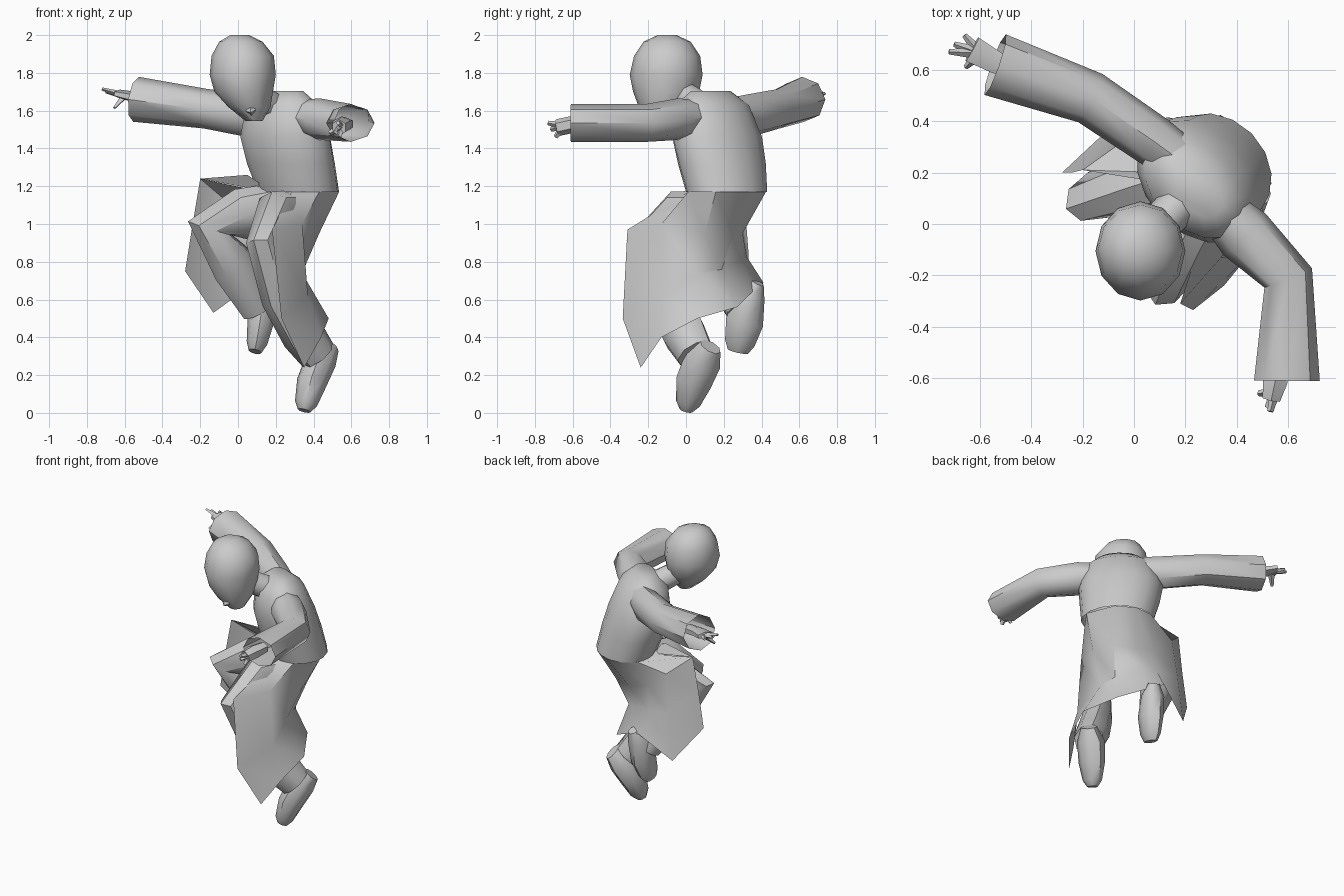
import bpy, bmesh, math
from mathutils import Vector as V


def finish(name, bm, angle=45):
    bmesh.ops.recalc_face_normals(bm, faces=bm.faces)
    me = bpy.data.meshes.new(name)
    bm.to_mesh(me)
    bm.free()
    ob = bpy.data.objects.new(name, me)
    bpy.context.collection.objects.link(ob)
    bpy.ops.object.select_all(action='DESELECT')
    ob.select_set(True)
    bpy.context.view_layer.objects.active = ob
    bpy.ops.object.shade_smooth_by_angle(angle=math.radians(angle))
    return ob


def bridge(bm, rings, closed=True):
    for a, b in zip(rings, rings[1:]):
        n = len(a)
        for i in range(n if closed else n - 1):
            j = (i + 1) % n
            bm.faces.new((a[i], a[j], b[j], b[i]))


def ellipse(bm, c, u, v, n):
    return [bm.verts.new(c + u * math.cos(k * math.tau / n) + v * math.sin(k * math.tau / n))
            for k in range(n)]


def tube(name, stations, ref, n=8, cap=True):
    """Sweep ellipses along a path; station = x, y, z, radius along ref, other radius."""
    bm = bmesh.new()
    pts = [V(s[:3]) for s in stations]
    ref = V(ref)
    rings = []
    for i, p in enumerate(pts):
        t = V()
        if i > 0:
            t += (p - pts[i - 1]).normalized()
        if i < len(pts) - 1:
            t += (pts[i + 1] - p).normalized()
        t.normalize()
        u = (ref - t * ref.dot(t)).normalized()
        rings.append(ellipse(bm, p, u * stations[i][3], t.cross(u) * stations[i][4], n))
    bridge(bm, rings)
    if cap:
        bm.faces.new(rings[0])
        bm.faces.new(rings[-1])
    return finish(name, bm)


def stack(name, levels, turn=0, n=10, bottom=True):
    """Horizontal ellipses from the top down; level = x, y, z, side radius, depth radius."""
    bm = bmesh.new()
    s = V((math.cos(turn), math.sin(turn), 0))
    d = V((-s.y, s.x, 0))
    rings = [ellipse(bm, V(l[:3]), s * l[3], d * l[4], n) for l in levels]
    bridge(bm, rings)
    bm.faces.new(rings[0])
    if bottom:
        bm.faces.new(rings[-1])
    return finish(name, bm)


# Head, nose and neck
stack("head", [(.01, -.10, 2.0, .05, .05), (.015, -.10, 1.965, .115, .125),
               (.025, -.10, 1.89, .165, .175), (.025, -.105, 1.79, .175, .193),
               (.03, -.105, 1.70, .155, .175), (.06, -.12, 1.62, .112, .13),
               (.085, -.13, 1.545, .045, .06)], n=12)
tube("nose", [(.055, -.21, 1.68, .012, .012), (.068, -.235, 1.60, .026, .026),
              (.072, -.20, 1.585, .015, .015)], (1, 0, 0), 4)
tube("neck", [(.06, -.04, 1.70, .075, .075), (.21, .11, 1.60, .085, .085)], (0, 0, 1))

# Coat body, twisted toward the left front
TURN = -math.pi / 4
WAIST = (.32, .215, 1.17, .235, .195)
stack("coat_body", [(.24, .13, 1.705, .13, .07), (.235, .14, 1.63, .23, .155),
                    (.25, .165, 1.46, .275, .20), (.28, .19, 1.32, .26, .205), WAIST],
      TURN, 16, bottom=False)

# Coat skirt: angle on the waist, then points down to the hem,
# from the left front edge, around the back, to the right front edge
skirt = [
    (-60, (.18, -.31, .97), (.23, -.335, .50), (.35, -.24, .24)),
    (-20, (.34, -.13, 1.0), (.37, -.13, .62), (.44, -.13, .40)),
    (35, (.43, .10, .95), (.34, .07, .74), (.48, .06, .50)),
    (90, (.38, .25, .95), (.32, .19, .76), (.36, .27, .56)),
    (125, (.24, .30, .95), (.17, .30, .82), (.20, .35, .64)),
    (160, (.09, .30, 1.0), (.07, .32, .83), (.09, .41, .69)),
    (190, (-.06, .31, 1.12), (-.09, .33, .86), (-.13, .34, .53)),
    (235, (-.20, .21, 1.24), (-.24, .20, 1.0), (-.28, .20, .75)),
]
bm = bmesh.new()
cols = []
for deg, *pts in skirt:
    a = math.radians(deg)
    p = V((WAIST[3] * math.cos(a), WAIST[4] * math.sin(a)))
    c, s = math.cos(TURN), math.sin(TURN)
    top = (WAIST[0] + c * p.x - s * p.y, WAIST[1] + s * p.x + c * p.y, WAIST[2])
    cols.append([bm.verts.new(q) for q in (top, *pts)])
bridge(bm, cols, closed=False)
finish("coat_skirt", bm)

# Raised flap beside the right thigh
bm = bmesh.new()
bm.faces.new([bm.verts.new(p) for p in
              [(.11, .12, 1.22), (.05, .17, 1.26), (-.20, .21, 1.24), (.11, .20, 1.18)]])
finish("coat_flap", bm)

# Sleeves, open at the cuff
tube("right_sleeve", [(.19, .24, 1.58, .09, .09), (.08, .32, 1.57, .115, .10),
                      (-.17, .49, 1.61, .105, .105), (-.54, .62, 1.66, .12, .125)],
     (0, 0, 1), cap=False)
tube("left_sleeve", [(.33, .06, 1.57, .09, .09), (.43, -.04, 1.555, .11, .115),
                     (.60, -.21, 1.535, .10, .10), (.595, -.61, 1.535, .10, .128)],
     (0, 0, 1), cap=False)

# Hands with fingers
tube("right_hand", [(-.44, .59, 1.65, .035, .045), (-.54, .63, 1.67, .03, .05),
                    (-.63, .68, 1.69, .022, .06)], (0, 0, 1), 6)
for tip in [(-.72, .67, 1.715), (-.70, .70, 1.70), (-.66, .735, 1.69), (-.655, .61, 1.615)]:
    tube("right_finger", [(-.60, .665, 1.68, .02, .025), (*tip, .008, .010)], (0, 0, 1), 4)
tube("left_hand", [(.57, -.52, 1.53, .035, .045), (.55, -.61, 1.525, .045, .055),
                   (.535, -.68, 1.51, .045, .04)], (0, 0, 1), 6)
for tip in [(.53, -.73, 1.535), (.52, -.715, 1.50), (.535, -.69, 1.46), (.485, -.66, 1.48)]:
    tube("left_finger", [(.55, -.65, 1.52, .022, .02), (*tip, .012, .012)], (0, 0, 1), 4)

# Trousers
tube("right_trouser", [(.22, .22, 1.10, .12, .12), (.02, .16, 1.05, .12, .14),
                       (-.15, .11, .98, .095, .13), (-.02, .20, .78, .105, .13),
                       (.10, .29, .54, .08, .085)], (-.4, .9, 0))
tube("left_trouser", [(.31, .17, 1.06, .12, .12), (.20, -.04, 1.06, .11, .12),
                      (.14, -.20, .89, .09, .13), (.22, -.11, .62, .10, .115),
                      (.34, -.01, .42, .11, .125), (.42, .05, .31, .10, .105)], (.8, -.4, 0))

# Shoes, toes pointing down
tube("right_shoe", [(.15, .38, .69, .04, .035), (.13, .345, .62, .075, .075),
                    (.12, .31, .48, .07, .10), (.10, .285, .37, .055, .08),
                    (.09, .275, .325, .035, .055)], (1, 0, 0))
tube("left_shoe", [(.49, .13, .35, .05, .06), (.44, .09, .28, .085, .10),
                   (.39, .04, .16, .08, .095), (.36, .01, .05, .06, .065),
                   (.35, .0, .012, .035, .035)], (1, 0, 0))
